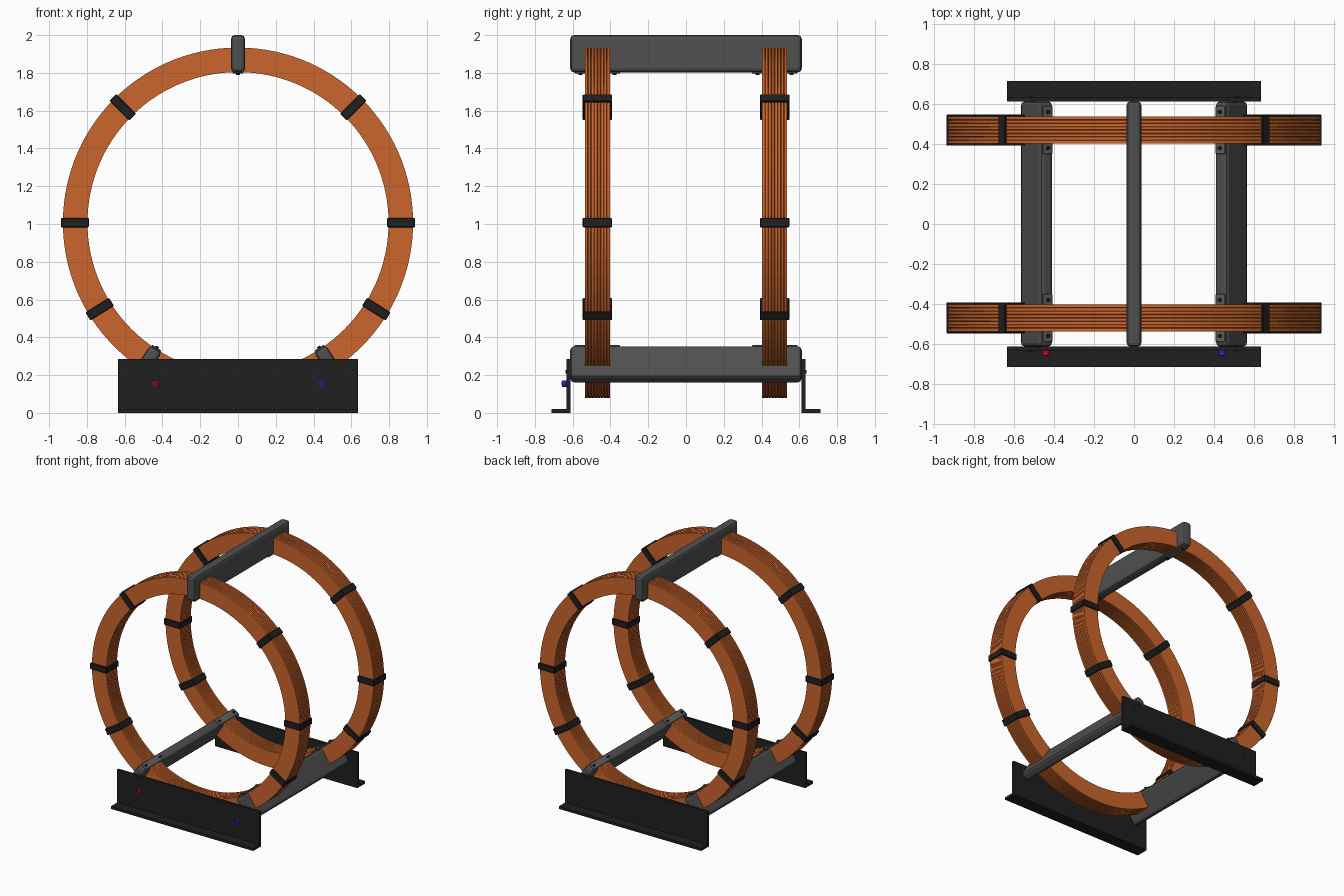
import bpy, bmesh, math

if "Cube" in bpy.data.objects:
    bpy.data.objects.remove(bpy.data.objects["Cube"])

ZC = 1.007           # height of the coil axis
R_IN, R_OUT = 0.797, 0.927
COIL_Y, COIL_HALF = 0.469, 0.067


def material(name, r, g, b):
    m = bpy.data.materials.new(name)
    m.diffuse_color = (r, g, b, 1)
    m.use_nodes = True
    m.node_tree.nodes["Principled BSDF"].inputs["Base Color"].default_value = m.diffuse_color
    return m


COPPER = material("copper", 0.60, 0.13, 0.025)
BLACK = material("black", 0.014, 0.014, 0.014)
GREY = material("dark_grey", 0.08, 0.08, 0.08)
STEEL = material("clamp_grey", 0.12, 0.12, 0.12)
RED = material("red", 0.6, 0.0, 0.01)
BLUE = material("blue", 0.02, 0.02, 0.6)


def make(name, bm, mat, bevel=0, segments=2):
    bmesh.ops.recalc_face_normals(bm, faces=bm.faces)
    mesh = bpy.data.meshes.new(name)
    bm.to_mesh(mesh)
    bm.free()
    mesh.materials.append(mat)
    ob = bpy.data.objects.new(name, mesh)
    bpy.context.collection.objects.link(ob)
    if bevel:
        mod = ob.modifiers.new("bevel", 'BEVEL')
        mod.width, mod.segments = bevel, segments
    return ob


def place(ob, r, angle, y=0.0):
    """Put a part at radius r and angle (degrees) round the coil axis."""
    a = math.radians(angle)
    ob.location = (r * math.cos(a), y, ZC + r * math.sin(a))
    ob.rotation_euler = (0, -a, 0)
    return ob


def box(name, size, mat, bevel=0, segments=2):
    bm = bmesh.new()
    bmesh.ops.create_cube(bm, size=1)
    bmesh.ops.scale(bm, vec=size, verts=bm.verts)
    return make(name, bm, mat, bevel, segments)


def cylinder(name, radius, depth, mat, axis='Y', sides=20):
    bm = bmesh.new()
    bmesh.ops.create_cone(bm, cap_ends=True, segments=sides, radius1=radius,
                          radius2=radius, depth=depth)
    for v in bm.verts:
        x, y, z = v.co
        v.co = (x, z, y) if axis == 'Y' else (z, y, x)
    return make(name, bm, mat)


def coil(name, y, layers=8, sides=120, groove=0.005, gap=0.0018):
    """Ring whose rim carries one ridge per winding layer."""
    step = 2 * COIL_HALF / layers
    outer = []
    for i in range(layers):
        a = -COIL_HALF + i * step
        if i:
            outer.append((R_OUT - groove, a))
            outer.append((R_OUT, a + gap))
        else:
            outer.append((R_OUT, a))
        outer.append((R_OUT, a + step - (gap if i < layers - 1 else 0)))
    inner = [(R_IN + R_OUT - r, w) for r, w in reversed(outer)]
    profile = outer + inner
    bm = bmesh.new()
    rings = []
    for s in range(sides):
        t = 2 * math.pi * s / sides
        rings.append([bm.verts.new((r * math.cos(t), y + w, ZC + r * math.sin(t)))
                      for r, w in profile])
    n = len(profile)
    half = n // 2
    for s in range(sides):
        p, q = rings[s], rings[(s + 1) % sides]
        for k in range(n):
            m = (k + 1) % n
            bm.faces.new((p[k], p[m], q[m], q[k]))
    return make(name, bm, COPPER)


# Two copper coils with black binding straps
for side, y in (("front", -COIL_Y), ("back", COIL_Y)):
    coil(side + "_coil", y)
    for angle in (0, 45, 135, 180, 212, 328):
        place(box(side + "_strap", (0.147, 0.156, 0.05), BLACK, 0.004, 1),
              0.8635, angle, y)

# Three spacer bars, each with clamp plates and screws on its inner edge
for name, angle in (("top", 90), ("left", 237), ("right", 303)):
    place(box(name + "_spacer_bar", (0.197, 1.226, 0.074), GREY, 0.02, 2), 0.8945, angle)
    for y in (-COIL_Y, COIL_Y):
        place(box(name + "_clamp_plate", (0.010, 0.24, 0.056), STEEL, 0.003, 1),
              0.794, angle, y)
        for dy in (-0.09, 0.09):
            place(cylinder(name + "_clamp_screw", 0.010, 0.012, BLACK, 'X', 12),
                  0.787, angle, y + dy)

# Angle-section feet, front and back, with fixing screws
for side, s in (("front", -1), ("back", 1)):
    profile = [(0.612, 0), (0.713, 0), (0.713, 0.02), (0.632, 0.02),
               (0.632, 0.285), (0.612, 0.285)]
    bm = bmesh.new()
    face = bm.faces.new([bm.verts.new((-0.635, s * y, z)) for y, z in profile])
    ext = bmesh.ops.extrude_face_region(bm, geom=[face])
    bmesh.ops.translate(bm, vec=(1.27, 0, 0),
                        verts=[g for g in ext["geom"] if isinstance(g, bmesh.types.BMVert)])
    make(side + "_foot", bm, BLACK)
    for x in (-0.515, 0.515):
        cylinder(side + "_foot_screw", 0.010, 0.01, BLACK).location = (x, s * 0.632, 0.218)

# Coloured terminals on the front foot
for name, x, mat in (("red_terminal", -0.44, RED), ("blue_terminal", 0.44, BLUE)):
    cylinder(name, 0.017, 0.03, mat).location = (x, -0.642, 0.155)
    cylinder(name + "_socket", 0.008, 0.004, BLACK).location = (x, -0.6565, 0.155)
